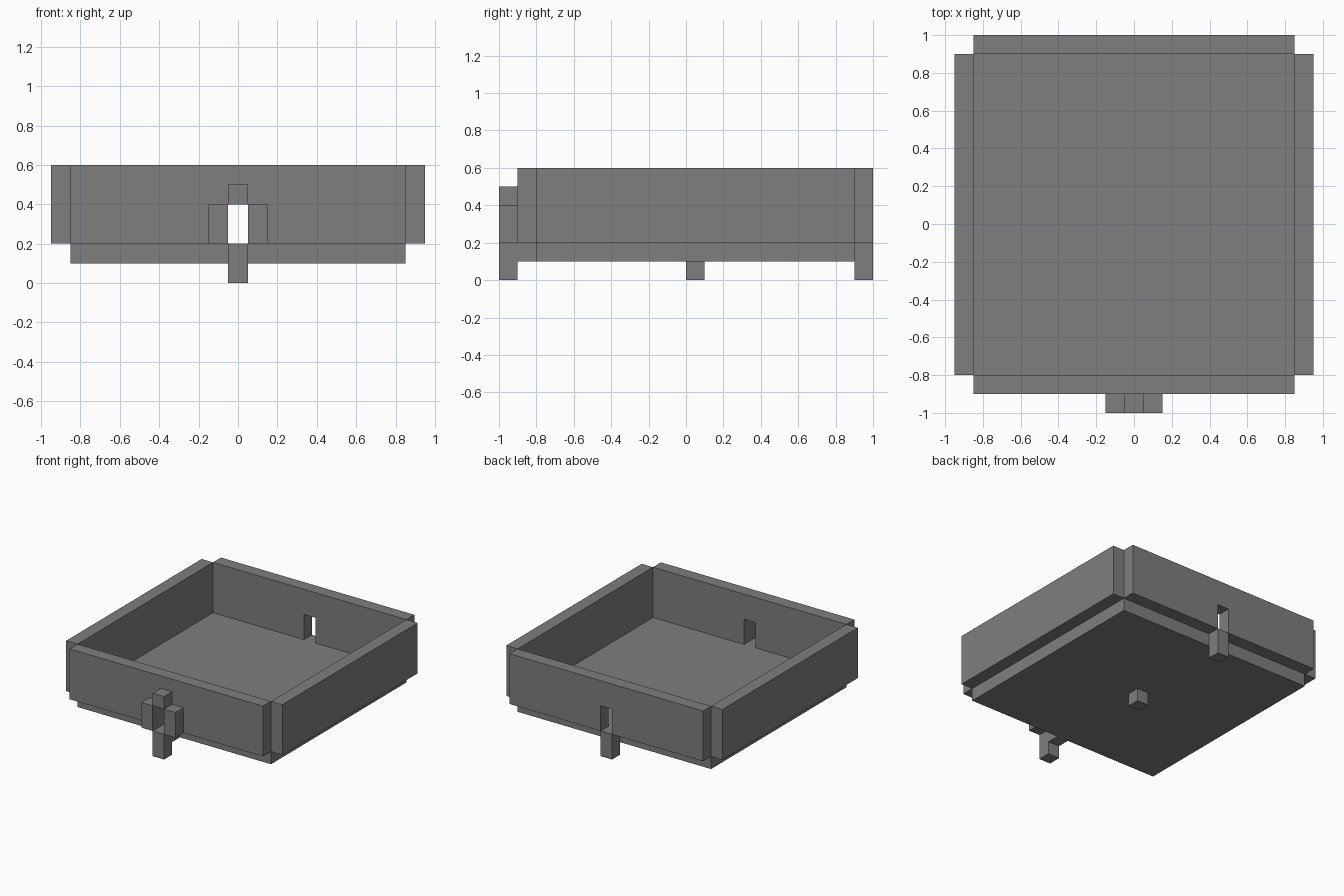
import bpy
import bmesh
from mathutils import Vector

cube = bpy.data.objects.get("Cube")
if cube:
    bpy.data.objects.remove(cube, do_unlink=True)

GREY = (0.21, 0.21, 0.21, 1)
grey = bpy.data.materials.new("plain grey")
grey.use_nodes = True
grey.diffuse_color = GREY
grey.node_tree.nodes["Principled BSDF"].inputs["Base Color"].default_value = GREY


def finish(name, bm):
    bmesh.ops.recalc_face_normals(bm, faces=bm.faces)
    mesh = bpy.data.meshes.new(name)
    bm.to_mesh(mesh)
    bm.free()
    mesh.materials.append(grey)
    obj = bpy.data.objects.new(name, mesh)
    bpy.context.scene.collection.objects.link(obj)
    return obj


def box(name, low, high):
    """Box between two opposite corners."""
    low, high = Vector(low), Vector(high)
    bm = bmesh.new()
    bmesh.ops.create_cube(bm, size=1)
    bmesh.ops.scale(bm, vec=high - low, verts=bm.verts)
    bmesh.ops.translate(bm, vec=(low + high) / 2, verts=bm.verts)
    return finish(name, bm)


W = 0.85         # half width of the tray
T = 0.1          # thickness of every part
H = T / 2        # half width of openings and posts
FRONT, BACK = -0.8, 0.9
BASE, OPEN, RIM = 0.2, 0.4, 0.6


def notched_wall(name, y):
    """End wall with an opening rising from its bottom edge."""
    right = [(H, BASE), (W, BASE), (W, RIM)]
    profile = [(H, OPEN)] + right + [(-x, z) for x, z in reversed(right)] + [(-H, OPEN)]
    bm = bmesh.new()
    face = bm.faces.new([bm.verts.new((x, y, z)) for x, z in profile])
    grown = bmesh.ops.extrude_face_region(bm, geom=[face])["geom"]
    moved = [v for v in grown if isinstance(v, bmesh.types.BMVert)]
    bmesh.ops.translate(bm, vec=(0, T, 0), verts=moved)
    return finish(name, bm)


# Tray floor and walls
box("floor", (-W, FRONT, T), (W, BACK, BASE))
notched_wall("front_wall", FRONT - T)
notched_wall("back_wall", BACK)
for side, x in (("left", W), ("right", -W - T)):
    box(side + "_wall", (x, FRONT, BASE), (x + T, BACK, RIM))

# Feet under the tray, with a link from the front foot to the floor
for name, y, top in (("front_foot", -1, BASE), ("middle_foot", 0, T), ("back_foot", BACK, BASE)):
    box(name, (-H, y, 0), (H, y + T, top))
box("front_link", (-H, FRONT - T, T), (H, FRONT, BASE))

# Blocks framing the front opening
for side, x in (("left", H), ("right", -H - T)):
    box(side + "_frame_block", (x, -1, BASE), (x + T, -1 + T, OPEN))
box("top_frame_block", (-H, -1, OPEN), (H, -1 + T, OPEN + T))
